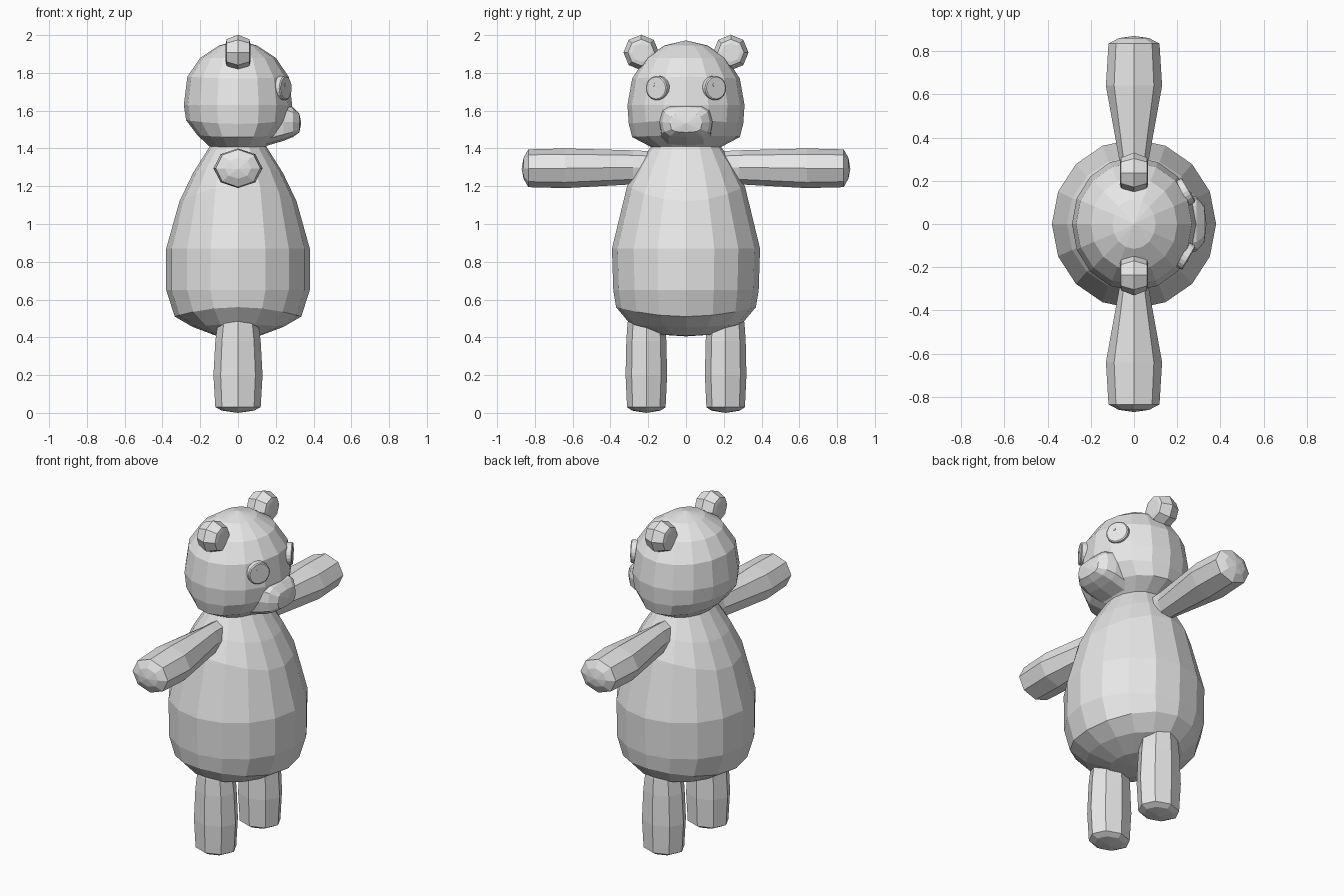
import bpy, bmesh, math
from mathutils import Vector, Matrix

if "Cube" in bpy.data.objects:
    bpy.data.objects.remove(bpy.data.objects["Cube"])

grey = bpy.data.materials.new("plush grey")
grey.diffuse_color = (0.8, 0.8, 0.8, 1)
grey.use_nodes = True
grey.node_tree.nodes["Principled BSDF"].inputs["Base Color"].default_value = grey.diffuse_color


def oval(n, fn):
    """Closed ring of n points, fn maps (cos, sin) to a position."""
    return [Vector(fn(math.cos(2 * math.pi * i / n), math.sin(2 * math.pi * i / n)))
            for i in range(n)]


def loft(name, rings, tip_a=None, tip_b=None):
    """Skin a stack of rings, closing each end with a pole or a flat cap."""
    bm = bmesh.new()
    rows = [[bm.verts.new(p) for p in r] for r in rings]
    n = len(rows[0])
    for a, b in zip(rows, rows[1:]):
        for i in range(n):
            bm.faces.new((a[i], a[(i + 1) % n], b[(i + 1) % n], b[i]))
    for row, tip in ((rows[0], tip_a), (rows[-1], tip_b)):
        if tip is None:
            bm.faces.new(row)
        else:
            pole = bm.verts.new(tip)
            for i in range(n):
                bm.faces.new((row[i], row[(i + 1) % n], pole))
    bmesh.ops.recalc_face_normals(bm, faces=bm.faces[:])
    me = bpy.data.meshes.new(name)
    bm.to_mesh(me)
    bm.free()
    me.materials.append(grey)
    ob = bpy.data.objects.new(name, me)
    bpy.context.collection.objects.link(ob)
    return ob


def egg(name, spec, bottom, top):
    """Round form; each ring is (z at front/back, z at sides, x radius, y radius)."""
    rings = [oval(16, lambda c, s: (rx * c, ry * s, zx + (zy - zx) * s * s))
             for zx, zy, rx, ry in spec]
    return loft(name, rings, (0, 0, bottom), (0, 0, top))


# Pear-shaped body
egg("body", [(.41, .415, .12, .15), (.455, .47, .24, .295), (.51, .56, .335, .37),
             (.65, .65, .38, .385), (.87, .87, .38, .392), (1.12, 1.2, .31, .312),
             (1.27, 1.31, .238, .252), (1.41, 1.41, .15, .185)], .405, 1.42)

# Head
egg("head", [(1.405, 1.405, .145, .18), (1.47, 1.46, .215, .285),
             (1.55, 1.53, .275, .303), (1.63, 1.63, .287, .31),
             (1.78, 1.77, .268, .285), (1.88, 1.88, .20, .215),
             (1.945, 1.945, .10, .115)], 1.40, 1.972)


# Muzzle: rounded box sections along x (x, half width, low z, high z)
def boxy(t):
    return math.copysign(abs(t) ** 0.6, t)


loft("muzzle", [oval(12, lambda c, s: (x, w * boxy(c), (lo + hi) / 2 + (hi - lo) / 2 * boxy(s)))
                for x, w, lo, hi in ((.12, .14, 1.405, 1.62), (.24, .14, 1.44, 1.64),
                                     (.29, .125, 1.46, 1.62), (.325, .085, 1.485, 1.585))],
     None, (.335, 0, 1.535))

for side, label in ((1, "left"), (-1, "right")):
    # Arm: octagonal sections along y (y, x radius, z radius, centre z)
    loft(label + "_arm",
         [oval(8, lambda c, s: (rx * c, side * y, zc + rz * s))
          for y, rx, rz, zc in ((.08, .055, .085, 1.295), (.28, .065, .09, 1.30),
                                (.64, .13, .105, 1.295), (.835, .118, .1, 1.295),
                                (.86, .07, .055, 1.295))],
         None, (0, side * .87, 1.29))

    # Leg: octagonal sections along z (z, x radius, y radius)
    loft(label + "_leg",
         [oval(8, lambda c, s: (rx * c, side * .21 + ry * s, z))
          for z, rx, ry in ((.012, .085, .075), (.03, .12, .102), (.2, .13, .11),
                            (.38, .12, .106), (.47, .108, .1), (.6, .08, .08))],
         (0, side * .21, 0), None)

    # Ear: thick octagonal button with a ridge around the rim
    loft(label + "_ear",
         [oval(8, lambda c, s: (x, side * .237 + r * c, 1.908 + r * s))
          for x, r in ((-.065, .05), (-.06, .07), (0, .094), (.06, .07), (.065, .05))])

    # Eye: flat disc turned outward, with a tiny glint on it
    normal = Vector((.86, side * .5, 0)).normalized()
    turn = normal.to_track_quat('Z', 'Y').to_matrix().to_4x4()
    place = Matrix.Translation((.24, side * .15, 1.72)) @ turn
    loft(label + "_eye",
         [oval(20, lambda c, s: place @ Vector((r * c, r * s, h)))
          for h, r in ((-.018, .064), (.012, .064), (.017, .058))])
    spot = Matrix.Translation(Vector((.24, side * .15 - .012, 1.738)) + normal * .017
                              + Vector((side * .007, 0, 0))) @ turn
    loft(label + "_eye_glint",
         [oval(8, lambda c, s: spot @ Vector((.006 * c, .009 * s, h))) for h in (-.004, .003)])
